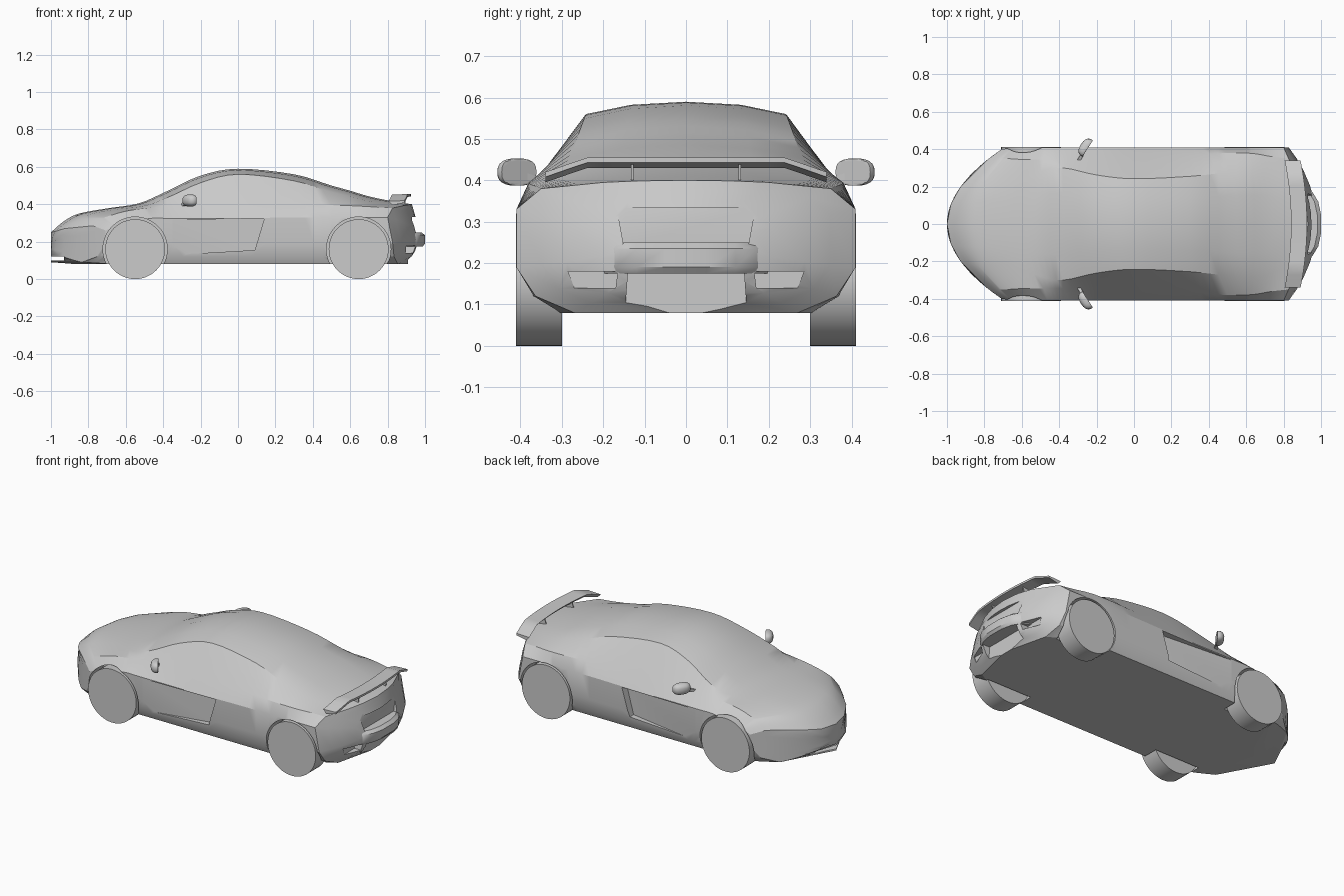
import bpy, bmesh, math
from mathutils import Vector

cube = bpy.data.objects.get("Cube")
if cube:
    bpy.data.objects.remove(cube, do_unlink=True)

grey = bpy.data.materials.new("body grey")
grey.use_nodes = True
GREY = (0.6, 0.6, 0.6, 1)
grey.diffuse_color = GREY
grey.node_tree.nodes["Principled BSDF"].inputs["Base Color"].default_value = GREY


def make_object(name, bm):
    bmesh.ops.recalc_face_normals(bm, faces=bm.faces)
    mesh = bpy.data.meshes.new(name)
    bm.to_mesh(mesh)
    bm.free()
    mesh.materials.append(grey)
    obj = bpy.data.objects.new(name, mesh)
    bpy.context.collection.objects.link(obj)
    return obj


def loft(name, rings):
    """Closed skin through a list of equal-length rings, capped at both ends."""
    bm = bmesh.new()
    rows = [[bm.verts.new(p) for p in ring] for ring in rings]
    n = len(rows[0])
    for a, b in zip(rows, rows[1:]):
        for i in range(n):
            j = (i + 1) % n
            bm.faces.new((a[i], a[j], b[j], b[i]))
    bm.faces.new(rows[0])
    bm.faces.new(rows[-1])
    return make_object(name, bm)


def smooth(obj, angle):
    bpy.ops.object.select_all(action="DESELECT")
    obj.select_set(True)
    bpy.context.view_layer.objects.active = obj
    bpy.ops.object.shade_smooth_by_angle(angle=math.radians(angle))


def lerp_table(table, v):
    if v <= table[0][0]:
        return table[0][1]
    for (a, fa), (b, fb) in zip(table, table[1:]):
        if v <= b:
            return fa + (fb - fa) * (v - a) / (b - a)
    return table[-1][1]


def spline(p, q, r, s, t):
    return [0.5 * (2 * b + (c - a) * t + (2 * a - 5 * b + 4 * c - d) * t ** 2
                   + (3 * b - a - 3 * c + d) * t ** 3)
            for a, b, c, d in zip(p, q, r, s)]


# Body stations: x, floor z, floor half width, half width, belt z,
# shoulder y and z, roof rail y and z, centre top z
STATIONS = [
    (-1, .09, .30, .40, .26, .35, .285, .2, .27, .25),
    (-.93, .085, .34, .405, .28, .35, .32, .22, .32, .31),
    (-.85, .08, .36, .405, .29, .35, .34, .22, .348, .35),
    (-.7, .08, .38, .41, .31, .345, .365, .22, .372, .378),
    (-.53, .08, .38, .41, .325, .345, .38, .28, .392, .405),
    (-.38, .08, .38, .41, .325, .345, .39, .3, .435, .47),
    (-.2, .08, .38, .41, .325, .355, .395, .262, .515, .553),
    (0, .08, .38, .41, .325, .36, .4, .242, .56, .59),
    (.3, .08, .38, .41, .33, .365, .4, .255, .525, .56),
    (.5, .08, .38, .41, .33, .38, .395, .275, .465, .5),
    (.7, .08, .38, .41, .33, .375, .39, .28, .425, .447),
    (.85, .08, .34, .41, .33, .36, .385, .25, .405, .42),
    (1, .08, .27, .41, .33, .35, .38, .2, .395, .4),
]
TAIL_LEAN = [(.08, .08), (.13, .04), (.2, .02), (.25, .025), (.33, .05), (.4, .07)]


def cross_section(s):
    x, zb, wb, w, belt, ys, zs, yr, zr, top = s
    half = [(wb, zb), ((wb + 2 * w) / 3, .12), (w, .19), (w, belt), (ys, zs),
            (yr, zr), (yr * .55, top - (top - zr) * .25)]
    ring = [(0, zb)] + half + [(0, top)] + [(-y, z) for y, z in reversed(half)]
    return [(x, y, z) for y, z in ring]


def shrink(ring, f):
    mid = (ring[0][2] + ring[8][2]) / 2
    return [(x, y * f, mid + (z - mid) * f) for x, y, z in ring]


def bend(p):
    """Curve the nose and the tail in plan, and lean the tail."""
    x, y, z = p
    nose = max(0, min(1, (-x - .4) / .6))
    tail = max(0, min(1, (x - .6) / .4))
    x += nose * .3 * (y / .405) ** 2
    x -= tail * (.15 * (y / .41) ** 2 + lerp_table(TAIL_LEAN, z))
    return (x, y, z)


sections = []
for i in range(len(STATIONS) - 1):
    p, q, r = STATIONS[max(i - 1, 0)], STATIONS[i], STATIONS[i + 1]
    s = STATIONS[min(i + 2, len(STATIONS) - 1)]
    sections += [cross_section(spline(p, q, r, s, k / 4)) for k in range(4)]
sections.append(cross_section(STATIONS[-1]))
caps = (.85, .7, .5, .3, .1)
rings = ([shrink(sections[0], f) for f in reversed(caps)] + sections
         + [shrink(sections[-1], f) for f in caps])
body = loft("body_shell", [[bend(p) for p in ring] for ring in rings])

# Recesses cut into the shell
cutters = []


def cut_along_x(name, outline, x0, x1):
    cutters.append(loft(name, [[(x, y, z) for y, z in outline] for x in (x0, x1)]))


def circle(cx, cz, r, n=48):
    return [(cx + r * math.cos(2 * math.pi * k / n), cz + r * math.sin(2 * math.pi * k / n))
            for k in range(n)]


AXLES = {"front": -.55, "rear": .645}
SIDES = {"left": 1, "right": -1}
SCOOP = [(-.35, .13), (.09, .155), (.14, .322), (-.35, .318)]
cut_along_x("plate_recess", [(-.15, .24), (.15, .24), (.167, .333), (-.167, .333)], .93, 1.1)
cut_along_x("diffuser_recess", [(-.15, .05), (.15, .05), (.14, .18), (-.14, .18)], .91, 1.1)
cut_along_x("nose_slot", [(-.26, .1), (.26, .1), (.24, .122), (-.24, .122)], -1.1, -.93)
for side, s in SIDES.items():
    cut_along_x(side + "_vent", [(s * .17, .14), (s * .27, .14), (s * .285, .18), (s * .165, .18)],
                .895, 1.1)
    for end, cx in AXLES.items():
        cutters.append(loft(f"{end}_{side}_arch", [[(x, s * y, z) for x, z in circle(cx, .16, .172)]
                                                   for y in (.29, .5)]))
    cutters.append(loft(side + "_door_scoop", [
        [(x, s * .5, z) for x, z in SCOOP],
        [(x, s * (.409 - .09 * (x + .35)), z) for x, z in SCOOP]]))

for c in cutters:
    mod = body.modifiers.new(c.name, "BOOLEAN")
    mod.operation, mod.solver, mod.object = "DIFFERENCE", "EXACT", c
bpy.context.view_layer.update()
evaluated = body.evaluated_get(bpy.context.evaluated_depsgraph_get())
carved = bpy.data.meshes.new_from_object(evaluated)
body.modifiers.clear()
body.data = carved
for c in cutters:
    bpy.data.objects.remove(c, do_unlink=True)
smooth(body, 28)

# Wheels
for side, s in SIDES.items():
    for end, cx in AXLES.items():
        wheel = loft(f"{end}_{side}_wheel", [[(x, s * y, z) for x, z in circle(cx, .16, .16)]
                                             for y in (.3, .411)])
        smooth(wheel, 30)

# Rear bumper lip
LIP = [(.9, -.2), (.955, -.17), (.985, -.12), (1, -.05), (1, .05), (.985, .12), (.955, .17), (.9, .2)]
smooth(loft("rear_bumper_lip", [[(x - dx, y, z) for x, y in LIP]
                                for z, dx in ((.175, .012), (.19, 0), (.235, 0), (.25, .02))]), 35)

# Rear wing on two struts
wing = []
for k in range(-10, 11):
    y = .034 * k
    front, back = .84 - .3 * y * y, .925 - .3 * y * y
    z = .455 - max(0, abs(y) - .24) * .35
    wing.append([(front, y, z - .004), (back, y, z), (back, y, z - .012), (front + .02, y, z - .025)])
smooth(loft("rear_wing", wing), 30)
for side, s in SIDES.items():
    loft(side + "_wing_strut", [[(.83, s * y, .38), (.89, s * y, .38), (.9, s * y, .445), (.85, s * y, .445)]
                                for y in (.127, .133)])

# Door mirrors: rounded pods with a flat rear face, on short stalks
for side, s in SIDES.items():
    bm = bmesh.new()
    bmesh.ops.create_uvsphere(bm, u_segments=20, v_segments=12, radius=1)
    turn = math.radians(-33)
    for v in bm.verts:
        x, y, z = v.co
        x = min(x, .25) * .034
        y, z = (math.copysign(abs(c) ** .75, c) * r for c, r in ((y, .052), (z, .033)))
        v.co = Vector((-.255 + x * math.cos(turn) - y * math.sin(turn),
                       s * (.408 + x * math.sin(turn) + y * math.cos(turn)), .42 + z))
    smooth(make_object(side + "_mirror", bm), 40)
    loft(side + "_mirror_stalk", [
        [(x + dx, s * y, z + dz) for dx, dz in ((-.01, -.008), (.01, -.008), (.01, .008), (-.01, .008))]
        for x, y, z in ((-.3, .33, .39), (-.27, .385, .41))])
